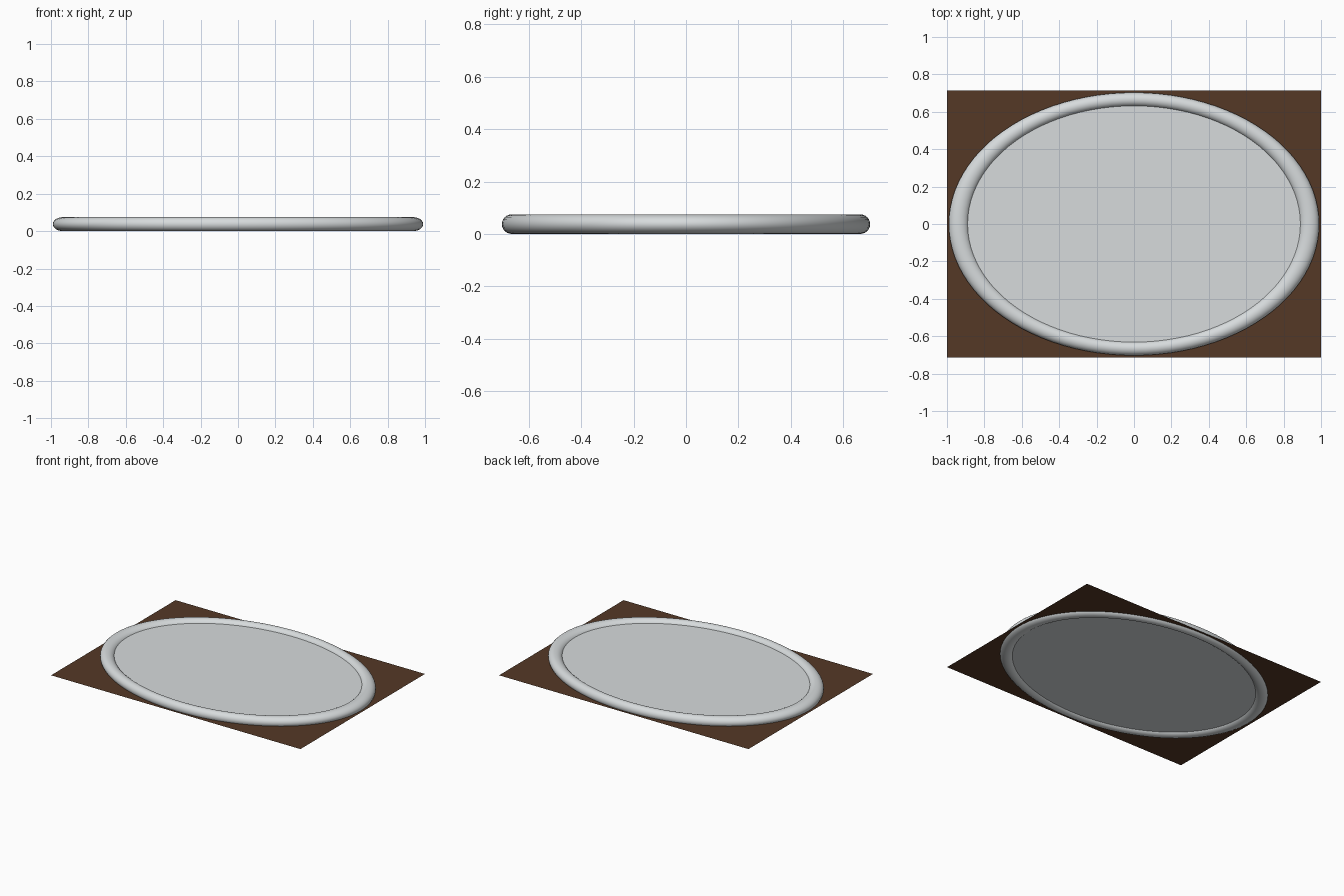
import bpy

if "Cube" in bpy.data.objects:
    bpy.data.objects.remove(bpy.data.objects["Cube"])

Y_SCALE = 0.71      # oval proportion
MID_Z = 0.0375      # height of the rim centre


def material(name, rgb):
    m = bpy.data.materials.new(name)
    m.diffuse_color = (*rgb, 1.0)
    m.use_nodes = True
    m.node_tree.nodes["Principled BSDF"].inputs["Base Color"].default_value = m.diffuse_color
    return m


def finish(name, mat, scale):
    ob = bpy.context.object
    ob.name = name
    ob.scale = scale
    bpy.ops.object.transform_apply(location=False, rotation=False, scale=True)
    ob.data.materials.append(mat)
    return ob


silver = material("silver_grey", (0.68, 0.71, 0.72))
brown = material("dark_brown", (0.09, 0.04, 0.019))

# Rounded oval rim
bpy.ops.mesh.primitive_torus_add(major_radius=0.9375, minor_radius=0.0525,
                                 major_segments=96, minor_segments=24,
                                 location=(0, 0, MID_Z))
finish("oval_rim", silver, (1, Y_SCALE, Y_SCALE))
bpy.ops.object.shade_smooth()

# Thin flat panel filling the rim, its edge buried in the tube
bpy.ops.mesh.primitive_cylinder_add(vertices=96, radius=0.91, depth=0.035,
                                    location=(0, 0, 0.0345))
finish("oval_panel", silver, (1, Y_SCALE, 1))
bpy.ops.object.shade_smooth_by_angle()

# Rectangular sheet crossing the lower part of the rim
bpy.ops.mesh.primitive_plane_add(size=2, location=(0, 0, 0.019))
finish("backing_sheet", brown, (1, 0.713, 1))
